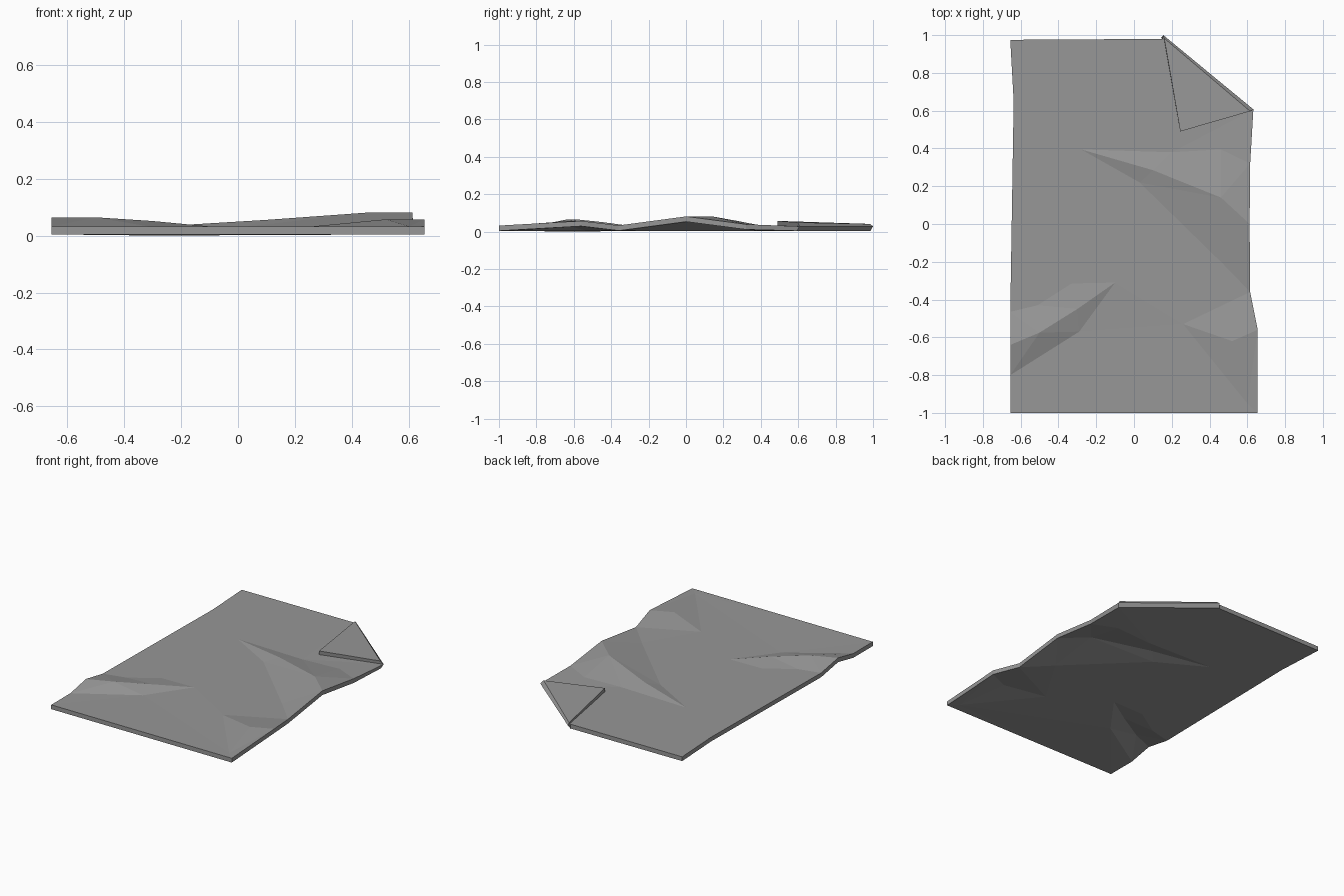
import bpy, bmesh
from mathutils import Vector
from mathutils.geometry import delaunay_2d_cdt

if "Cube" in bpy.data.objects:
    bpy.data.objects.remove(bpy.data.objects["Cube"])

THICK = 0.028
DROP = 0.003
Z = 0.035

# dark grey cloth
cloth = bpy.data.materials.new("dark_grey")
cloth.diffuse_color = (0.31, 0.31, 0.31, 1)
cloth.use_nodes = True
cloth.node_tree.nodes["Principled BSDF"].inputs["Base Color"].default_value = cloth.diffuse_color

# outline of the sheet, top surface; the folded edge is N1 -> N2
N1, N2 = (0.155, 1.0, 0.031), (0.632, 0.607, 0.031)
outline = [
    (-0.655, -1, Z), (0.655, -1, Z), (0.655, -0.56, 0.06), (0.615, -0.36, 0.036),
    (0.612, 0.0, 0.084), (0.615, 0.32, 0.042), N2, N1, (0.15, 0.98, Z),
    (-0.655, 0.975, Z), (-0.637, 0.65, Z), (-0.655, -0.465, Z),
    (-0.655, -0.64, 0.067), (-0.655, -0.80, Z),
]

# crease lines: crests and feet of the three wrinkles
tip_a, tip_b, tip_c = (-0.28, 0.395, Z), (-0.10, -0.31, Z), (0.26, -0.53, Z)
shared = (0.46, -0.20, Z)
creases = [
    [tip_a, (0.20, 0.38, Z), (0.46, 0.395, 0.037), outline[5]],
    [tip_a, (0.10, 0.285, 0.058), (0.46, 0.14, 0.084), outline[4]],
    [tip_a, (0.03, 0.22, Z), shared, outline[3]],
    [tip_b, (-0.33, -0.315, Z), (-0.51, -0.43, Z), outline[11]],
    [tip_b, (-0.30, -0.45, 0.054), (-0.50, -0.575, 0.067), outline[12]],
    [tip_b, (-0.29, -0.57, 0.031), outline[13]],
    [tip_c, shared],
    [tip_c, (0.52, -0.62, 0.06), outline[2]],
    [tip_c, (0.60, -0.95, Z), outline[1]],
]

pts, edges = [], []


def index(p):
    if p not in pts:
        pts.append(p)
    return pts.index(p)


for line in [outline + outline[:1]] + creases:
    for a, b in zip(line, line[1:]):
        edges.append((index(a), index(b)))

co, _, faces, orig, _, _ = delaunay_2d_cdt(
    [Vector(p[:2]) for p in pts], edges, [], 1, 1e-5)


def make_object(name, bm):
    bmesh.ops.translate(bm, verts=bm.verts[:], vec=(0, 0, -DROP))
    bmesh.ops.recalc_face_normals(bm, faces=bm.faces[:])
    me = bpy.data.meshes.new(name)
    bm.to_mesh(me)
    bm.free()
    me.materials.append(cloth)
    ob = bpy.data.objects.new(name, me)
    bpy.context.collection.objects.link(ob)
    return ob


# wrinkled sheet, top surface extruded down
bm = bmesh.new()
vs = [bm.verts.new((c.x, c.y, pts[o[0]][2] if o else Z)) for c, o in zip(co, orig)]
for f in faces:
    bm.faces.new([vs[i] for i in f])
ext = bmesh.ops.extrude_face_region(bm, geom=bm.faces[:], use_keep_orig=True)
for v in ext["geom"]:
    if isinstance(v, bmesh.types.BMVert):
        at_fold = min((v.co.xy - Vector(n[:2])).length for n in (N1, N2)) < 0.003
        if at_fold:  # underside tucks in below the fold
            v.co += Vector((-0.011, -0.014, 0.004))
        v.co.z -= THICK
make_object("sheet", bm)

# folded-over corner
bm = bmesh.new()
n1, n2, u3, t1, t2, t3 = [bm.verts.new(p) for p in (
    N1, N2, (0.245, 0.49, 0.036),
    (0.16, 0.983, 0.044), (0.615, 0.597, 0.052), (0.245, 0.49, 0.06))]
for f in ((t1, t2, t3), (n1, n2, u3), (n1, n2, t2, t1), (n2, u3, t3, t2), (u3, n1, t1, t3)):
    bm.faces.new(f)
make_object("folded_corner", bm)
